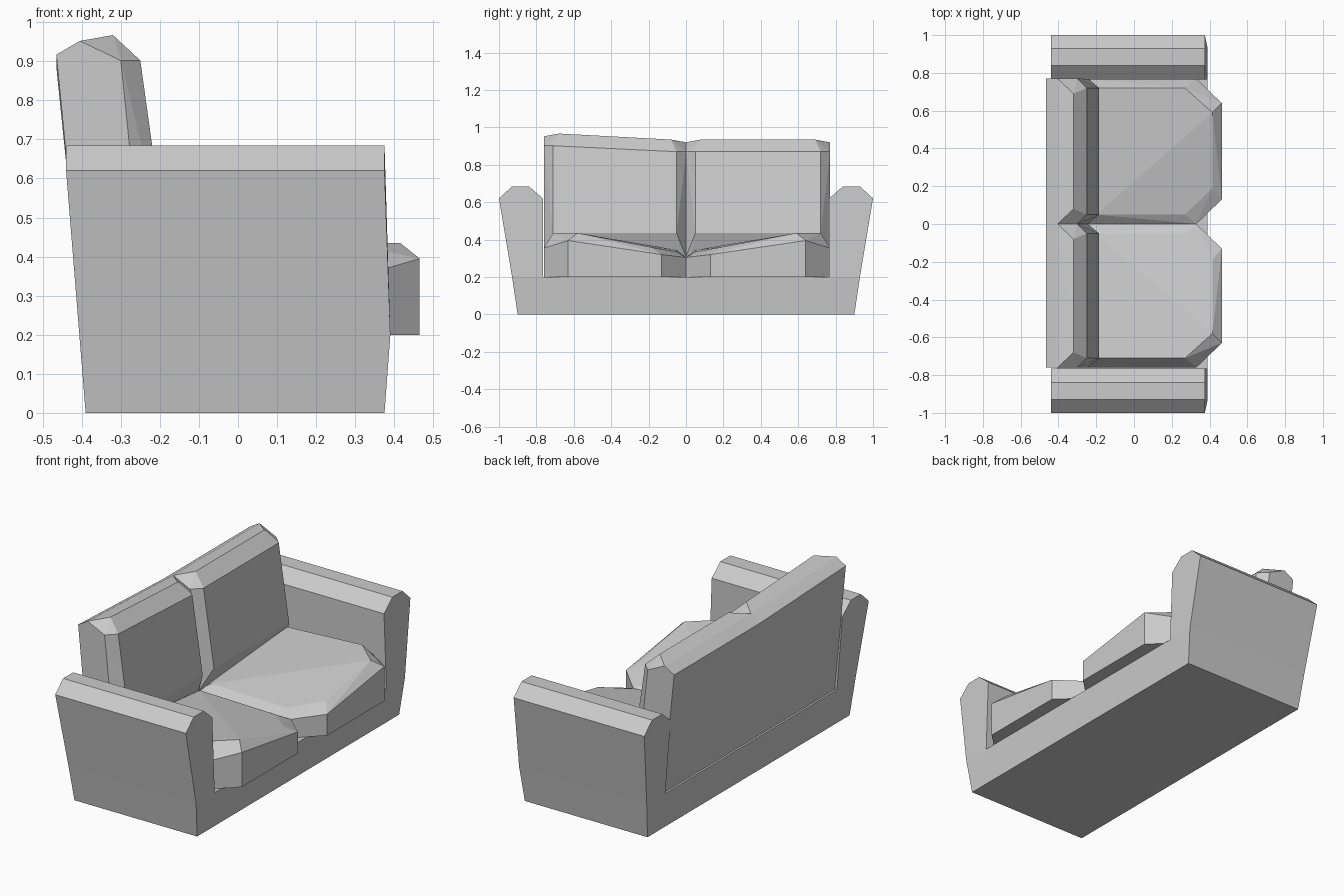
import bpy, bmesh, math

if "Cube" in bpy.data.objects:
    bpy.data.objects.remove(bpy.data.objects["Cube"])


def finish(name, bm):
    bmesh.ops.recalc_face_normals(bm, faces=bm.faces[:])
    me = bpy.data.meshes.new(name)
    bm.to_mesh(me)
    bm.free()
    ob = bpy.data.objects.new(name, me)
    bpy.context.collection.objects.link(ob)
    return ob


def hull(name, pts):
    """Faceted convex cushion from its corner points."""
    bm = bmesh.new()
    for p in pts:
        bm.verts.new(p)
    res = bmesh.ops.convex_hull(bm, input=bm.verts[:])
    loose = [v for v in bm.verts if not v.link_faces]
    bmesh.ops.delete(bm, geom=loose, context='VERTS')
    bmesh.ops.dissolve_limit(bm, angle_limit=math.radians(3),
                             verts=bm.verts[:], edges=bm.edges[:])
    return finish(name, bm)


# Frame: base and both arms as one U-shaped section, lofted front to back
arm = [(0.90, 0), (0.93, 0.2), (1.0, 0.62), (0.93, 0.685),
       (0.84, 0.685), (0.765, 0.62), (0.765, 0.2)]
section = arm + [(-y, z) for y, z in reversed(arm)]


def front_x(z):
    return 0.39 if z == 0.2 else 0.375


def back_x(z):
    return -0.39 - 0.05 * min(z / 0.62, 1)


bm = bmesh.new()
fr = [bm.verts.new((front_x(z), y, z)) for y, z in section]
bk = [bm.verts.new((back_x(z), y, z)) for y, z in section]
n = len(section)
for i in range(n):
    j = (i + 1) % n
    bm.faces.new((fr[i], fr[j], bk[j], bk[i]))
# end caps: base, then each arm
for ring in (fr, bk):
    bm.faces.new([ring[i] for i in (0, 1, 6, 7, 12, 13)])
    bm.faces.new(ring[1:7])
    bm.faces.new(ring[7:13])
finish("sofa_frame", bm)


# Back cushions: top heights are given at the outer and the centre side
def back_cushion(name, outer, z_out, z_mid):
    s = 1 if outer > 0 else -1
    pts = []
    for y, dy, top, low in ((outer, -s, z_out, 0.36), (0.0, s, z_mid, 0.31)):
        pts += [(-0.465, y, top - 0.05), (-0.395, y, 0.2),
                (-0.405, y, top - 0.015), (-0.30, y, top - 0.065),
                (-0.245, y, low), (-0.28, y, 0.2),
                (-0.32, y + dy * 0.08, top), (-0.25, y + dy * 0.05, top - 0.065),
                (-0.185, y + dy * 0.05, 0.435)]
    return hull(name, pts)


back_cushion("back_cushion_right", -0.76, 0.967, 0.935)
back_cushion("back_cushion_left", 0.77, 0.935, 0.935)


# Seat cushions: clipped front corners, bevelled rim, lower towards the centre
def seat_cushion(name, s, w):
    rim = [(0.465, w - 0.13, 0.395), (0.33, w, 0.355), (-0.28, w, 0.34),
           (-0.28, 0, 0.30), (0.33, 0, 0.305), (0.465, 0.13, 0.32)]
    top = [(0.415, w - 0.18, 0.435), (0.27, w - 0.05, 0.435),
           (-0.20, w - 0.05, 0.41), (-0.20, 0.05, 0.345),
           (0.27, 0.05, 0.335), (0.415, 0.19, 0.36)]
    pts = [(x, s * y, z) for x, y, z in rim + top]
    pts += [(x, s * y, 0.2) for x, y, z in rim]
    return hull(name, pts)


seat_cushion("seat_cushion_right", -1, 0.76)
seat_cushion("seat_cushion_left", 1, 0.77)
